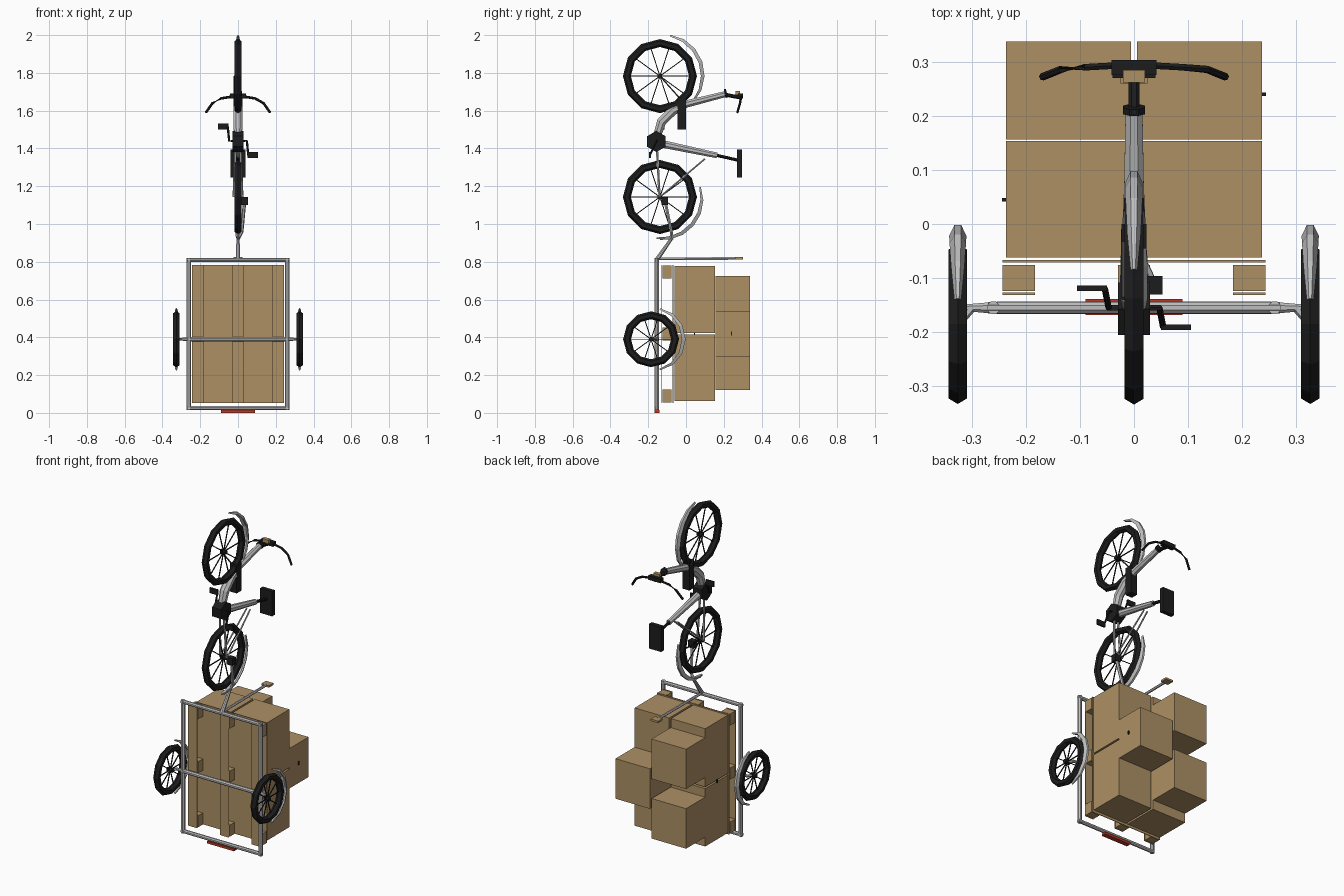
import bpy, bmesh, math
from mathutils import Vector

if "Cube" in bpy.data.objects:
    bpy.data.objects.remove(bpy.data.objects["Cube"])


def material(name, rgb):
    m = bpy.data.materials.new(name)
    m.diffuse_color = (*rgb, 1)
    m.use_nodes = True
    m.node_tree.nodes["Principled BSDF"].inputs["Base Color"].default_value = m.diffuse_color
    return m


TAN = material("cardboard tan", (0.42, 0.28, 0.13))
GREY = material("light metal", (0.52, 0.52, 0.52))
BLACK = material("black rubber", (0.012, 0.012, 0.012))
RED = material("reflector red", (0.5, 0.04, 0.02))
DARK = material("dark metal", (0.06, 0.06, 0.06))


def finish(name, bm, mat):
    bmesh.ops.recalc_face_normals(bm, faces=bm.faces)
    me = bpy.data.meshes.new(name)
    bm.to_mesh(me)
    bm.free()
    me.materials.append(mat)
    ob = bpy.data.objects.new(name, me)
    bpy.context.collection.objects.link(ob)
    return ob


def box(name, lo, hi, mat):
    bm = bmesh.new()
    bmesh.ops.create_cube(bm, size=1)
    for v in bm.verts:
        v.co = Vector([(lo[i] + hi[i]) / 2 + v.co[i] * (hi[i] - lo[i]) for i in range(3)])
    return finish(name, bm, mat)


def add_loft(bm, pts, radii, sides):
    """Sweep a polygon along a path, with one radius per point."""
    pts = [Vector(p) for p in pts]
    rings = []
    for i, p in enumerate(pts):
        t = (pts[min(i + 1, len(pts) - 1)] - pts[max(i - 1, 0)]).normalized()
        ref = Vector((1, 0, 0)) if abs(t.x) < 0.8 else Vector((0, 0, 1))
        u = t.cross(ref).normalized()
        w = t.cross(u)
        ring = []
        for k in range(sides):
            a = 2 * math.pi * (k + 0.5) / sides
            ring.append(bm.verts.new(p + radii[i] * (math.cos(a) * u + math.sin(a) * w)))
        rings.append(ring)
    for a, b in zip(rings, rings[1:]):
        for k in range(sides):
            j = (k + 1) % sides
            bm.faces.new((a[k], a[j], b[j], b[k]))
    bm.faces.new(rings[0])
    bm.faces.new(rings[-1])


def tube(name, pts, r, mat, sides=8):
    bm = bmesh.new()
    add_loft(bm, pts, r if isinstance(r, (list, tuple)) else [r] * len(pts), sides)
    return finish(name, bm, mat)


def wheel(name, c, radius, half):
    """Twelve-sided tyre, thin spokes and a hub."""
    thick = 0.021
    bm = bmesh.new()
    rings = []
    for i in range(12):
        a = 2 * math.pi * i / 12
        ring = []
        for k in range(6):
            b = math.pi * k / 3
            r = radius - thick + thick * math.cos(b)
            ring.append(bm.verts.new((c[0] + half * 1.15 * math.sin(b),
                                      c[1] + r * math.cos(a), c[2] + r * math.sin(a))))
        rings.append(ring)
    for i in range(12):
        a, b = rings[i], rings[(i + 1) % 12]
        for k in range(6):
            j = (k + 1) % 6
            bm.faces.new((a[k], a[j], b[j], b[k]))
    finish(name + "_tyre", bm, BLACK)
    bm = bmesh.new()
    for i in range(10):
        a = 2 * math.pi * i / 10
        rim = radius - thick * 1.5
        add_loft(bm, [c, (c[0], c[1] + rim * math.cos(a), c[2] + rim * math.sin(a))], [0.0035] * 2, 4)
    add_loft(bm, [(c[0] - half, c[1], c[2]), (c[0] + half, c[1], c[2])], [0.013] * 2, 8)
    finish(name + "_spokes", bm, BLACK)


def fender(name, c, r, a0, a1, half, n=6):
    """Curved mudguard with a ridge, tapering at both ends."""
    bm = bmesh.new()
    rows = []
    for i in range(n + 1):
        t = i / n
        a = math.radians(a0 + (a1 - a0) * t)
        s = 0.35 + 0.65 * math.sin(math.pi * t) ** 0.6 if 0 < i < n else 0.4
        row = []
        for x, d in ((-half, 0), (-half * 0.4, 0.02), (half * 0.4, 0.02), (half, 0), (0, 0.008)):
            q = r + d * s
            row.append(bm.verts.new((c[0] + x * s, c[1] + q * math.cos(a), c[2] + q * math.sin(a))))
        rows.append(row)
    for p, q in zip(rows, rows[1:]):
        for k in range(5):
            j = (k + 1) % 5
            bm.faces.new((p[k], p[j], q[j], q[k]))
    bm.faces.new(rows[0])
    bm.faces.new(rows[-1])
    finish(name, bm, GREY)


# Bicycle wheels and mudguards (the vehicle stands on its tail, nose up)
FRONT, REAR = (0, -0.138, 1.783), (0, -0.138, 1.143)
wheel("front_wheel", FRONT, 0.196, 0.0175)
wheel("rear_wheel", REAR, 0.196, 0.0175)
fender("front_mudguard", FRONT, 0.217, 76, -38, 0.016)
fender("rear_mudguard", REAR, 0.215, 14, -95, 0.016)

# Bicycle frame
tube("main_tube", [(0, -0.155, 1.46), (0, -0.13, 1.54), (0, -0.07, 1.60), (0, 0, 1.635), (0, 0.21, 1.688)],
     [0.022, 0.027, 0.027, 0.021, 0.017], GREY)
tube("seat_tube", [(0, -0.13, 1.425), (0, 0.165, 1.363)], [0.022, 0.016], GREY)
tube("seat_post", [(0, 0.16, 1.364), (0, 0.275, 1.338)], 0.009, BLACK)
box("saddle", (-0.04, 0.27, 1.245), (0.04, 0.296, 1.395), BLACK)
for s in (-1, 1):
    tube("chain_stay", [(s * 0.012, -0.155, 1.42), (s * 0.022, -0.14, 1.143)], 0.007, GREY, 6)
    tube("seat_stay", [(s * 0.022, -0.13, 1.15), (s * 0.012, 0.10, 1.345)], 0.005, GREY, 6)
tube("fork_leg", [(-0.02, -0.138, 1.783), (-0.02, -0.01, 1.64)], 0.004, DARK, 6)
box("battery", (-0.023, -0.045, 1.50), (0.023, 0.0, 1.67), BLACK)
tube("motor_housing", [(-0.03, -0.157, 1.437), (0.03, -0.157, 1.437)], 0.056, BLACK, 6)

# Cranks and pedals
for s in (-1, 1):
    y, z = -0.155 - s * 0.036, 1.44 - s * 0.075
    tube("crank_arm", [(s * 0.03, -0.155, 1.44), (s * 0.047, -0.155, 1.44), (s * 0.054, y, z)], 0.006, BLACK, 6)
    x0, x1 = sorted((s * 0.05, s * 0.105))
    box("pedal", (x0, y - 0.005, z - 0.016), (x1, y + 0.005, z + 0.016), BLACK)

# Handlebar and headlamp
tube("stem", [(0, 0.20, 1.686), (0, 0.295, 1.668)], 0.011, BLACK)
tube("stem_collar", [(0, 0.205, 1.687), (0, 0.217, 1.69)], 0.022, BLACK)
tube("lamp_mount", [(0, 0.207, 1.69), (0, 0.207, 1.715)], 0.006, BLACK, 6)
box("headlamp", (-0.02, 0.262, 1.682), (0.02, 0.285, 1.705), TAN)
box("control_box", (-0.042, 0.276, 1.665), (0.042, 0.303, 1.69), BLACK)
tube("handlebar", [(-0.17, 0.272, 1.59), (-0.135, 0.286, 1.64), (-0.09, 0.29, 1.665), (0, 0.295, 1.68),
                   (0.09, 0.29, 1.665), (0.135, 0.286, 1.64), (0.17, 0.272, 1.59)], 0.007, BLACK, 6)

# Hitch between bicycle and trailer
tube("tow_bar", [(0, -0.155, 0.81), (0, -0.075, 0.925)], [0.013, 0.009], GREY)
tube("hitch_arm", [(0, -0.075, 0.92), (0.02, -0.078, 0.96), (0.035, -0.11, 1.12)], 0.009, GREY, 6)
box("hitch_coupling", (0.015, -0.13, 1.10), (0.053, -0.096, 1.143), BLACK)
tube("hitch_strut", [(0, -0.137, 0.92), (0, -0.075, 0.932)], 0.007, GREY, 6)
tube("upright_handle", [(0, -0.155, 0.815), (0, 0.27, 0.818)], 0.008, GREY, 6)
box("handle_grip", (-0.025, 0.26, 0.812), (0.025, 0.303, 0.824), TAN)

# Trailer frame
Y = -0.155
for s in (-1, 1):
    tube("side_rail", [(s * 0.26, Y, 0.015), (s * 0.26, Y, 0.82)], 0.0125, GREY, 8)
for z in (0.025, 0.81):
    tube("cross_rail", [(-0.27, Y, z), (0.27, Y, z)], 0.0115, GREY, 8)
tube("axle", [(-0.31, Y, 0.39), (-0.25, Y, 0.39), (0.25, Y, 0.39), (0.31, Y, 0.39)],
     [0.007, 0.0125, 0.0125, 0.007], GREY, 8)
box("rear_reflector", (-0.09, -0.168, 0.0), (0.09, -0.139, 0.014), RED)

# Trailer wheels and mudguards
for s in (-1, 1):
    c = (s * 0.326, -0.185, 0.39)
    wheel("trailer_wheel", c, 0.148, 0.0175)
    fender("trailer_mudguard", c, 0.163, 74, -74, 0.016)
    tube("wheel_bracket", [(s * 0.30, Y, 0.39), (s * 0.326, -0.185, 0.39)], 0.008, GREY, 6)

# Pallet: deck, blocks and runners
box("pallet_deck", (-0.243, -0.071, 0.053), (0.243, -0.067, 0.783), TAN)
for x in (-0.213, 0, 0.213):
    box("pallet_runner", (x - 0.03, -0.131, 0.053), (x + 0.03, -0.127, 0.783), TAN)
    for z in (0.09, 0.418, 0.746):
        box("pallet_block", (x - 0.03, -0.124, z - 0.035), (x + 0.03, -0.076, z + 0.035), TAN)

# Cartons: four in the lower layer, three staggered on top
for x0, x1 in ((-0.237, -0.006), (0.006, 0.237)):
    for z0, z1 in ((0.063, 0.414), (0.424, 0.778)):
        box("lower_carton", (x0, -0.062, z0), (x1, 0.154, z1), TAN)
for x0, x1, z0, z1 in ((0.006, 0.237, 0.297, 0.54), (-0.237, -0.006, 0.12, 0.363), (-0.237, -0.006, 0.482, 0.724)):
    box("upper_carton", (x0, 0.156, z0), (x1, 0.338, z1), TAN)

# Small dark fasteners on the carton sides
box("fastener_right", (0.235, 0.237, 0.41), (0.244, 0.243, 0.43), BLACK)
box("fastener_left", (-0.244, 0.042, 0.41), (-0.235, 0.048, 0.43), BLACK)
